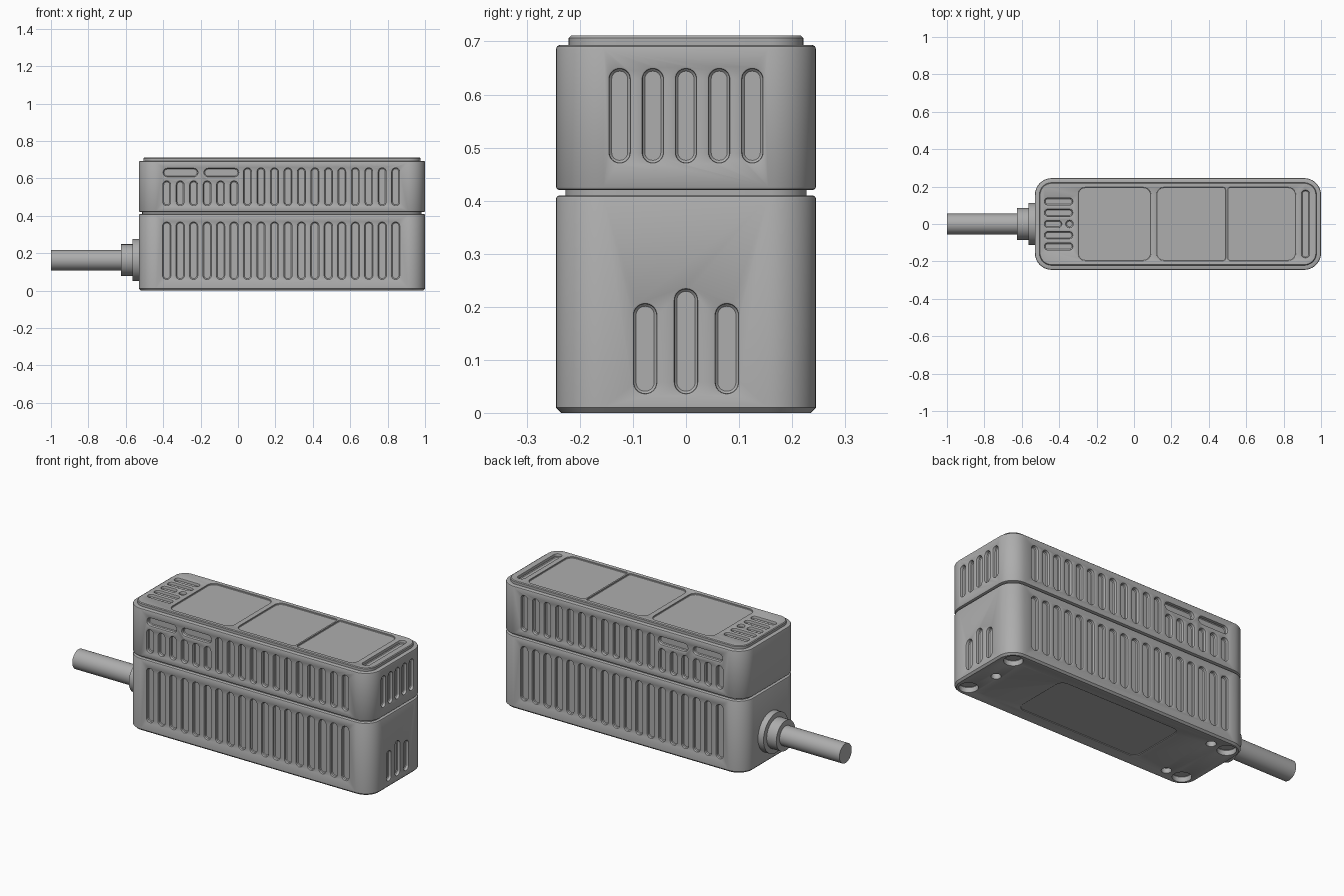
import bpy, bmesh, math
from mathutils import Vector

cube = bpy.data.objects.get("Cube")
if cube:
    bpy.data.objects.remove(cube, do_unlink=True)

grey = bpy.data.materials.new("matte grey")
grey.use_nodes = True
colour = (0.42, 0.42, 0.42, 1)
grey.diffuse_color = colour
grey.node_tree.nodes["Principled BSDF"].inputs["Base Color"].default_value = colour

X, Y, Z = Vector((1, 0, 0)), Vector((0, 1, 0)), Vector((0, 0, 1))
MID = 0.235          # centre of the case along x
LENGTH, WIDTH = 1.53, 0.49


def outline(w, h, r_left, r_right, grow=0, steps=8):
    """Rounded rectangle, optionally with different radii on its two ends."""
    pts = []
    for i, (sx, sy) in enumerate(((1, 1), (-1, 1), (-1, -1), (1, -1))):
        r = r_right if sx > 0 else r_left
        for k in range(steps + 1):
            a = (i + k / steps) * math.pi / 2
            pts.append((sx * (w / 2 - r) + (r + grow) * math.cos(a),
                        sy * (h / 2 - r) + (r + grow) * math.sin(a)))
    return pts


def loft(bm, origin, u, n, layers):
    """Skin a stack of (outline, offset along n) layers and cap both ends."""
    v = n.cross(u)
    rings = [[bm.verts.new(origin + u * a + v * b + n * d) for a, b in pts]
             for pts, d in layers]
    for low, high in zip(rings, rings[1:]):
        for i in range(len(low)):
            j = (i + 1) % len(low)
            bm.faces.new((low[i], low[j], high[j], high[i]))
    bm.faces.new(rings[0][::-1])
    bm.faces.new(rings[-1])


def finish(name, bm):
    bmesh.ops.remove_doubles(bm, verts=bm.verts, dist=1e-5)
    bmesh.ops.recalc_face_normals(bm, faces=bm.faces)
    mesh = bpy.data.meshes.new(name)
    bm.to_mesh(mesh)
    bm.free()
    mesh.materials.append(grey)
    ob = bpy.data.objects.new(name, mesh)
    bpy.context.collection.objects.link(ob)
    return ob


def smooth(ob):
    bpy.ops.object.select_all(action='DESELECT')
    ob.select_set(True)
    bpy.context.view_layer.objects.active = ob
    bpy.ops.object.shade_smooth_by_angle(angle=math.radians(30))


def case(name, levels):
    """Stack of (z, inset) levels following the case footprint."""
    bm = bmesh.new()
    loft(bm, X * MID, X, Z,
         [(outline(LENGTH, WIDTH, 0.09, 0.09, -inset, 12), z) for z, inset in levels])
    return finish(name, bm)


def pocket(bm, centre, u, n, w, h, depth=0.02, rim=0.004, r=None, r_right=None):
    """Cutter for a recess with a softened rim; default ends are half round."""
    r = min(w, h) / 2 - 0.0005 if r is None else r
    r_right = r if r_right is None else r_right
    layers = [(-depth, -rim), (-depth + rim, 0), (-rim, 0),
              (-rim * 0.3, rim * 0.3), (0, rim), (0.01, rim)]
    loft(bm, Vector(centre), u, n,
         [(outline(w, h, r, r_right, g), d) for d, g in layers])


def carve(ob, bm):
    cutter = finish("cutter", bm)
    cutter.hide_render = True
    mod = ob.modifiers.new("recesses", 'BOOLEAN')
    mod.operation, mod.solver, mod.object = 'DIFFERENCE', 'EXACT', cutter
    dg = bpy.context.evaluated_depsgraph_get()
    mesh = bpy.data.meshes.new_from_object(ob.evaluated_get(dg))
    ob.modifiers.clear()
    ob.data = mesh
    bpy.data.objects.remove(cutter, do_unlink=True)
    smooth(ob)


SIDES = ((-Y, -WIDTH / 2), (Y, WIDTH / 2))
SLOTS = [-0.381 + 0.072 * i for i in range(18)]

# Lower case: tall side slots, end slots and underside recesses
lower = case("lower_case", [(0, 0.01), (0.01, 0), (0.404, 0), (0.408, 0.002), (0.41, 0.006)])
bm = bmesh.new()
for n, y in SIDES:
    for x in SLOTS:
        pocket(bm, (x, y, 0.213), X, n, 0.042, 0.305, depth=0.016)
for y, top in ((-0.077, 0.205), (0, 0.233), (0.077, 0.205)):
    pocket(bm, (1, y, (0.037 + top) / 2), Y, X, 0.042, top - 0.037)
for x in (-0.453, 0.923):
    for y in (-0.172, 0.172):
        pocket(bm, (x, y, 0), X, -Z, 0.096, 0.096, depth=0.03, rim=0.002)
for x, y in ((0.89, 0), (-0.353, -0.172), (-0.353, 0.172)):
    pocket(bm, (x, y, 0), X, -Z, 0.05, 0.05, depth=0.03, rim=0.002)
pocket(bm, (0.23, 0, 0), X, -Z, 0.76, 0.34, depth=0.004, rim=0.001, r=0.04)
carve(lower, bm)

# Recessed seam between the two halves
smooth(case("seam_core", [(0.4, 0.018), (0.43, 0.018)]))

# Upper case with its stepped lid
upper = case("upper_case", [(0.42, 0.006), (0.422, 0.002), (0.426, 0), (0.686, 0),
                            (0.691, 0.002), (0.693, 0.006), (0.693, 0.024),
                            (0.707, 0.024), (0.711, 0.028)])
bm = bmesh.new()
for n, y in SIDES:
    for i, x in enumerate(SLOTS):
        top = 0.585 if i < 6 else 0.655
        pocket(bm, (x, y, (0.455 + top) / 2), X, n, 0.04, top - 0.455)
    for x in (-0.307, -0.089):
        pocket(bm, (x, y, 0.631), X, n, 0.184, 0.044)
for i in range(-2, 3):
    pocket(bm, (1, i * 0.0625, 0.56), Y, X, 0.038, 0.176)

# Lid: three panels, grip slot, vent slots and indicator hole
TOP = 0.711
for x0, x1, r0, r1 in ((-0.30, 0.09, 0.04, 0.04), (0.12, 0.49, 0.04, 0.012),
                       (0.50, 0.865, 0.012, 0.04)):
    pocket(bm, ((x0 + x1) / 2, 0, TOP), X, Z, x1 - x0, 0.392,
           depth=0.008, rim=0.002, r=r0, r_right=r1)
pocket(bm, (0.917, 0, TOP), X, Z, 0.042, 0.36)
for i in range(-2, 3):
    end = -0.328 if i else -0.387
    pocket(bm, ((end - 0.478) / 2, i * 0.06, TOP), X, Z, end + 0.478, 0.036)
pocket(bm, (-0.345, 0, TOP), X, Z, 0.038, 0.038)
carve(upper, bm)


# Cable with its collar and flange
def rod(name, x0, x1, radius):
    bm = bmesh.new()
    disc = outline(2 * radius, 2 * radius, radius, radius)
    loft(bm, Vector((0, 0, 0.163)), Y, X, [(disc, x0), (disc, x1)])
    smooth(finish(name, bm))


rod("cable", -1.0, -0.55, 0.055)
rod("cable_collar", -0.625, -0.55, 0.085)
rod("cable_flange", -0.565, -0.52, 0.113)
